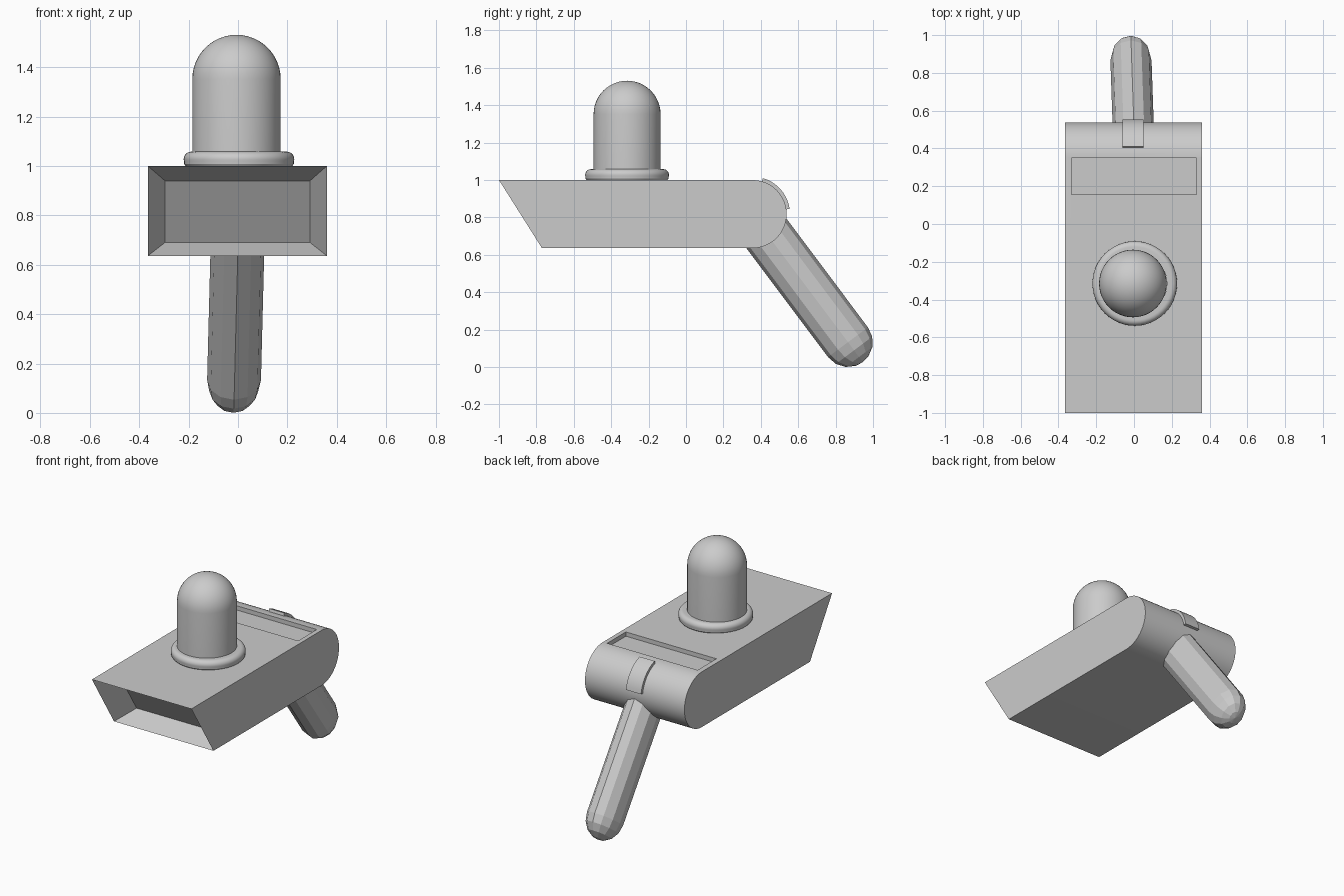
import bpy, bmesh, math
from mathutils import Vector, Matrix

if "Cube" in bpy.data.objects:
    bpy.data.objects.remove(bpy.data.objects["Cube"])

grey = bpy.data.materials.new("light grey")
grey.diffuse_color = (0.6, 0.6, 0.6, 1)
grey.use_nodes = True
grey.node_tree.nodes["Principled BSDF"].inputs["Base Color"].default_value = grey.diffuse_color


def finish(name, bm, smooth=True):
    """Turn a bmesh into a named object with the grey material."""
    bmesh.ops.recalc_face_normals(bm, faces=bm.faces)
    me = bpy.data.meshes.new(name)
    bm.to_mesh(me)
    bm.free()
    ob = bpy.data.objects.new(name, me)
    bpy.context.collection.objects.link(ob)
    me.materials.append(grey)
    if smooth:
        bpy.ops.object.select_all(action='DESELECT')
        bpy.context.view_layer.objects.active = ob
        ob.select_set(True)
        bpy.ops.object.shade_smooth_by_angle(angle=math.radians(30))
    return ob


def prism(profile, x0, x1):
    """Extrude a (y, z) profile along x."""
    bm = bmesh.new()
    a = [bm.verts.new((x0, y, z)) for y, z in profile]
    b = [bm.verts.new((x1, y, z)) for y, z in profile]
    bm.faces.new(a)
    bm.faces.new(b[::-1])
    for i in range(len(a)):
        j = (i + 1) % len(a)
        bm.faces.new((a[i], b[i], b[j], a[j]))
    return bm


def lathe(name, profile, x, y, steps=48):
    """Spin an (r, z) profile about a vertical axis at x, y."""
    bm = bmesh.new()
    vs = [bm.verts.new((x + r, y, z)) for r, z in profile]
    es = [bm.edges.new(p) for p in zip(vs, vs[1:])]
    bmesh.ops.spin(bm, geom=vs + es, cent=(x, y, 0), axis=(0, 0, 1),
                   angle=math.tau, steps=steps)
    bmesh.ops.remove_doubles(bm, verts=bm.verts, dist=1e-4)
    return finish(name, bm)


def arc(cy, cz, r, a0, a1, n):
    angles = [math.radians(a0 + (a1 - a0) * i / n) for i in range(n + 1)]
    return [(cy + r * math.cos(a), cz + r * math.sin(a)) for a in angles]


# Body: slanted front, half-round rear
CY, CZ, R = 0.356, 0.818, 0.182
bm = prism([(-0.77, 0.636), (-1, 1)] + arc(CY, CZ, R, 90, -90, 24), -0.365, 0.36)
bmesh.ops.recalc_face_normals(bm, faces=bm.faces)

# Front opening: funnel from the rim to a smaller parallel back panel
front = min(bm.faces, key=lambda f: f.calc_center_median().y)
ext = bmesh.ops.extrude_discrete_faces(bm, faces=[front])["faces"][0]
for v in ext.verts:
    v.co.x *= 0.81
    v.co.z = 0.94 if v.co.z > CZ else 0.69
    v.co.y = -1 + (1 - v.co.z) * 0.632 + 0.17
body = finish("body", bm)

# Shallow slot in the top
bm = prism([(0.155, 0.972), (0.35, 0.972), (0.35, 1.1), (0.155, 1.1)], -0.33, 0.33)
cutter = finish("slot_cutter", bm, False)
mod = body.modifiers.new("slot", 'BOOLEAN')
mod.operation = 'DIFFERENCE'
mod.solver = 'EXACT'
mod.object = cutter
bpy.context.view_layer.objects.active = body
bpy.ops.object.select_all(action='DESELECT')
body.select_set(True)
bpy.ops.object.modifier_apply(modifier=mod.name)
bpy.data.objects.remove(cutter)

# Domed tube and its rounded collar
lathe("dome_tube", [(0.179, 0.99)] + arc(0, 1.352, 0.179, 0, 90, 12), -0.006, -0.315)
lathe("dome_collar", [(0.212, 0.995), (0.222, 1.008)]
      + arc(0.194, 1.028, 0.03, -15, 90, 8) + [(0.17, 1.058)], 0.004, -0.315)

# Curved clip hugging the rear
clip = arc(CY, CZ, 0.2, 8, 74, 10) + arc(CY, CZ, 0.176, 74, 8, 10)
finish("rear_clip", prism(clip, -0.06, 0.05))

# Faceted grip: oval capsule leaning backwards
SIDES, RING = 12, 0.133
top, end = Vector((0.0, 0.40, 0.755)), Vector((-0.016, 0.866, 0.133))
axis = (end - top).normalized()
side = Vector((1, 0, 0))
depth = axis.cross(side).normalized()
stations = [(top, 1)]
for i in range(4):
    a = math.radians(i * 24)
    stations.append((end + axis * RING * math.sin(a), math.cos(a)))
bm = bmesh.new()
rings = []
for c, s in stations:
    rings.append([bm.verts.new(c + s * (side * 0.109 * math.cos(t) + depth * RING * math.sin(t)))
                  for t in (math.tau * k / SIDES for k in range(SIDES))])
for r0, r1 in zip(rings, rings[1:]):
    for k in range(SIDES):
        j = (k + 1) % SIDES
        bm.faces.new((r0[k], r0[j], r1[j], r1[k]))
bm.faces.new(rings[0])
tip = bm.verts.new(end + axis * RING)
for k in range(SIDES):
    bm.faces.new((rings[-1][k], rings[-1][(k + 1) % SIDES], tip))
finish("grip", bm, False)
